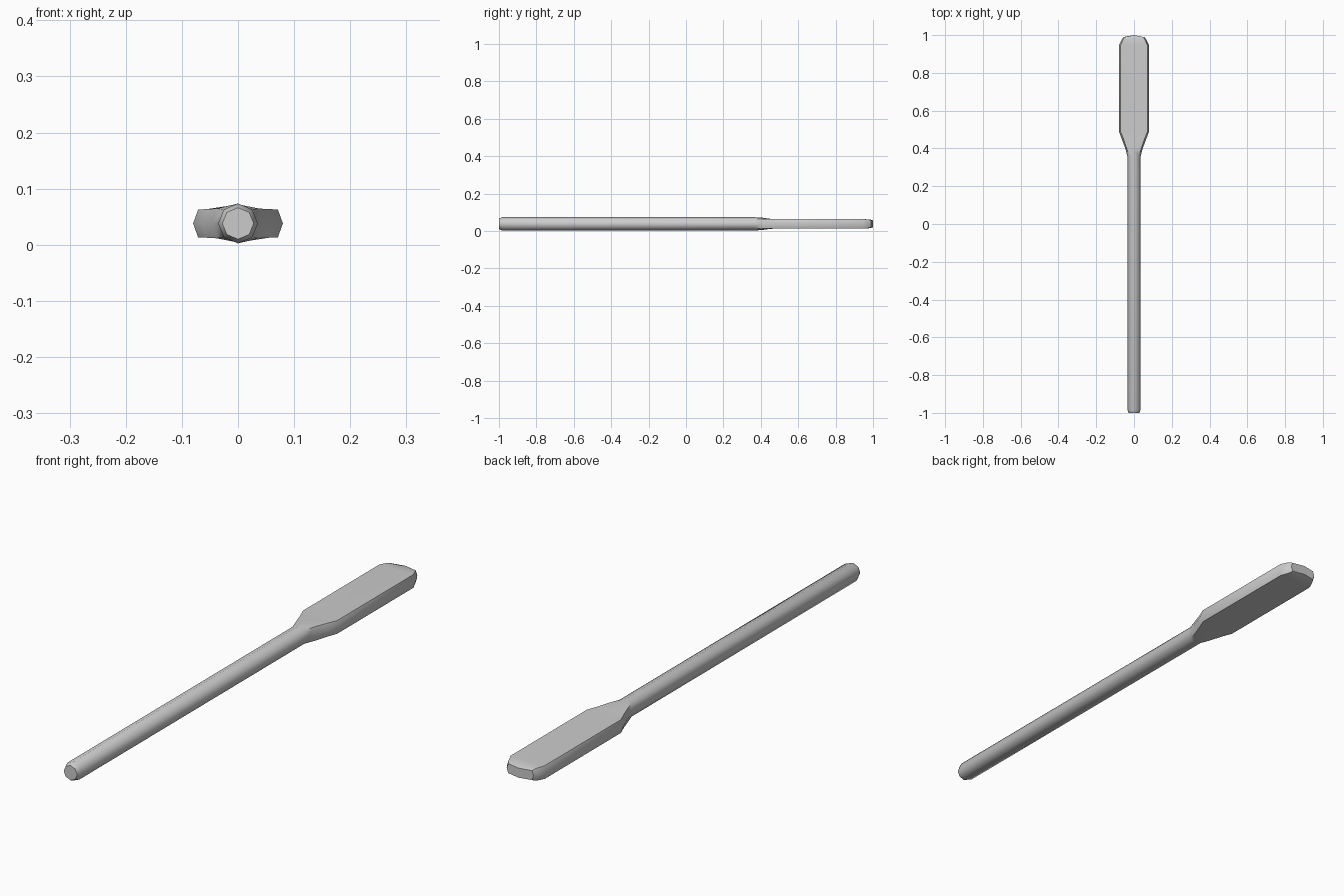
import bpy, bmesh, math

if "Cube" in bpy.data.objects:
    bpy.data.objects.remove(bpy.data.objects["Cube"])

MID = 0.038  # height of the centre line

grey = bpy.data.materials.new("plain grey")
grey.use_nodes = True
colour = (0.6, 0.6, 0.6, 1)
grey.diffuse_color = colour
grey.node_tree.nodes["Principled BSDF"].inputs["Base Color"].default_value = colour


def ring(bm, y, side, corner_x, corner_z, top, bow=0.0):
    """Eight-point section; bow pushes the middle points forward in y."""
    quarter = [(side, 0), (corner_x, corner_z), (0, top), (-corner_x, corner_z)]
    points = quarter + [(-x, -z) for x, z in quarter]
    return [bm.verts.new((x, y + (bow if x == 0 else 0), MID + z)) for x, z in points]


def round_ring(bm, y, radius):
    d = radius * math.sqrt(0.5)
    return ring(bm, y, radius, d, d, radius)


bm = bmesh.new()
rings = [
    # round handle with a chamfered butt
    round_ring(bm, -1.0, 0.028),
    round_ring(bm, -0.983, 0.0355),
    round_ring(bm, 0.36, 0.0355),
    # neck flaring into the blade
    ring(bm, 0.40, 0.046, 0.038, 0.0265, 0.034),
    ring(bm, 0.45, 0.065, 0.055, 0.0255, 0.027),
    # flat blade with bevelled sides
    ring(bm, 0.49, 0.08, 0.071, 0.025, 0.025),
    ring(bm, 0.945, 0.08, 0.071, 0.025, 0.025),
    # rounded tip
    ring(bm, 0.975, 0.066, 0.058, 0.0235, 0.0235, 0.01),
    ring(bm, 0.99, 0.056, 0.05, 0.018, 0.018, 0.01),
]
for a, b in zip(rings, rings[1:]):
    for i in range(8):
        j = (i + 1) % 8
        bm.faces.new((a[i], a[j], b[j], b[i]))
bm.faces.new(rings[0])
bm.faces.new(rings[-1])
bmesh.ops.recalc_face_normals(bm, faces=bm.faces)

mesh = bpy.data.meshes.new("paddle")
bm.to_mesh(mesh)
bm.free()
mesh.materials.append(grey)
paddle = bpy.data.objects.new("paddle", mesh)
bpy.context.collection.objects.link(paddle)

# smooth round handle, crisp blade edges
bpy.ops.object.select_all(action='DESELECT')
paddle.select_set(True)
bpy.context.view_layer.objects.active = paddle
bpy.ops.object.shade_smooth_by_angle(angle=math.radians(46))
